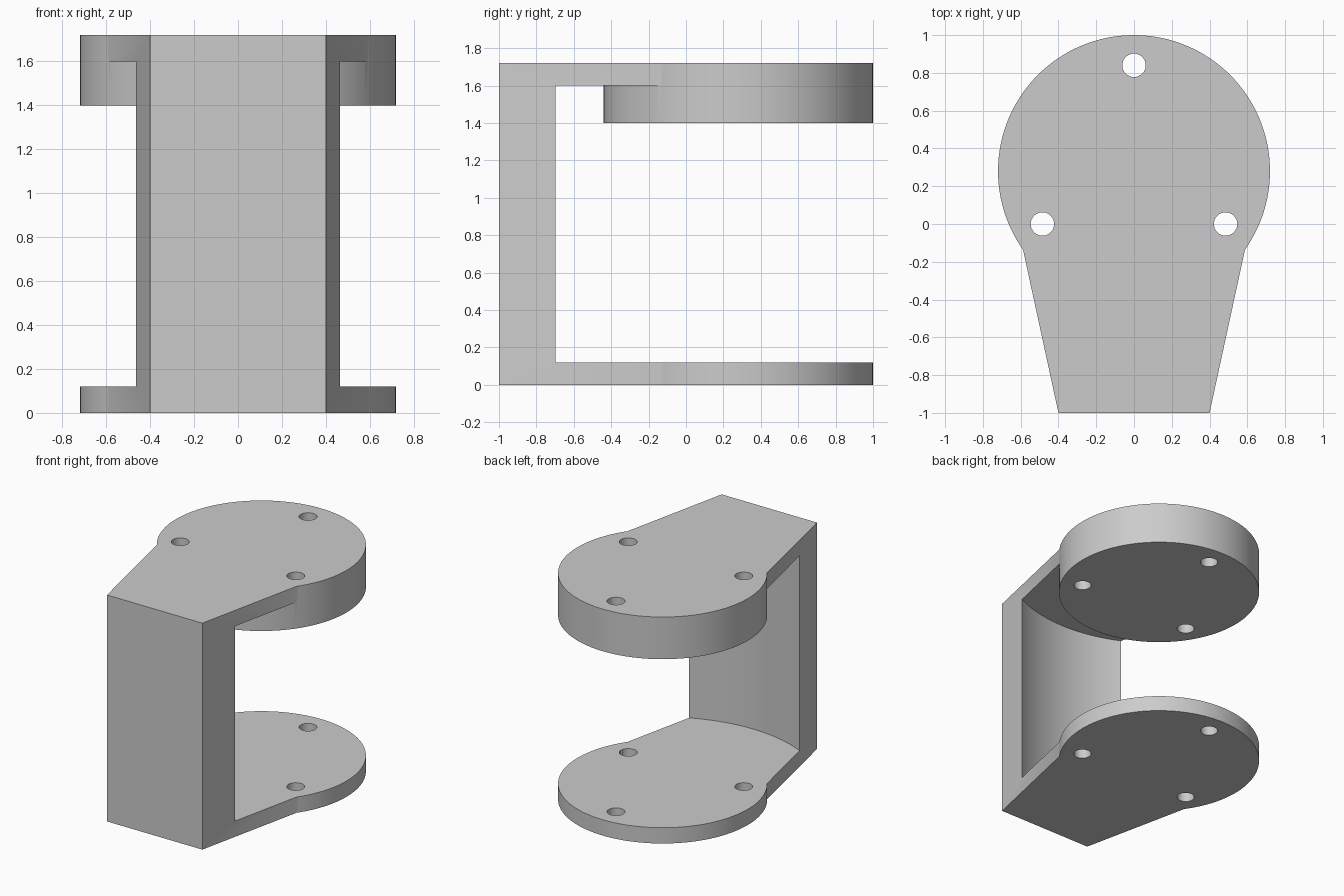
import bpy
import bmesh
import math

cube = bpy.data.objects.get("Cube")
if cube:
    bpy.data.objects.remove(cube, do_unlink=True)

HEIGHT = 1.72
PLATE = 0.12
DISC_Y = 0.28
DISC_R = 0.72

grey = bpy.data.materials.new("plain grey")
grey.use_nodes = True
grey.diffuse_color = (0.6, 0.6, 0.6, 1)
grey.node_tree.nodes["Principled BSDF"].inputs["Base Color"].default_value = (0.6, 0.6, 0.6, 1)


def prism(name, outline, low, high):
    """Extrude a flat outline between two heights."""
    bm = bmesh.new()
    face = bm.faces.new([bm.verts.new((x, y, low)) for x, y in outline])
    top = bmesh.ops.extrude_face_region(bm, geom=[face])["geom"]
    for v in top:
        if isinstance(v, bmesh.types.BMVert):
            v.co.z = high
    bmesh.ops.recalc_face_normals(bm, faces=bm.faces)
    mesh = bpy.data.meshes.new(name)
    bm.to_mesh(mesh)
    bm.free()
    mesh.materials.append(grey)
    obj = bpy.data.objects.new(name, mesh)
    bpy.context.collection.objects.link(obj)
    return obj


def circle(x, y, r, n):
    return [(x + r * math.sin(math.tau * i / n), y + r * math.cos(math.tau * i / n))
            for i in range(n)]


def combine(target, tool, operation):
    """Apply a boolean and remove the tool object."""
    tool.hide_render = True
    mod = target.modifiers.new("boolean", "BOOLEAN")
    mod.operation = operation
    mod.solver = "EXACT"
    mod.object = tool
    bpy.context.view_layer.objects.active = target
    bpy.ops.object.modifier_apply(modifier=mod.name)
    bpy.data.objects.remove(tool, do_unlink=True)


# Tapered column with top and bottom arms
bracket = prism("bracket", [(-0.4, -1), (0.4, -1), (0.617, 0), (-0.617, 0)], 0, HEIGHT)

# Round clearance that leaves a concave inner wall
combine(bracket, prism("clearance", circle(0, DISC_Y, 1.084, 128), PLATE, HEIGHT - PLATE), "DIFFERENCE")

# Thin lower disc and thick upper disc
for name, low, high in (("lower_disc", 0, PLATE), ("upper_disc", 1.4, HEIGHT)):
    combine(bracket, prism(name, circle(0, DISC_Y, DISC_R, 128), low, high), "UNION")

# Three bolt holes through both discs
for i in range(3):
    a = math.tau * i / 3
    x, y = 0.56 * math.sin(a), DISC_Y + 0.56 * math.cos(a)
    combine(bracket, prism("bolt_hole", circle(x, y, 0.062, 32), -0.1, HEIGHT + 0.1), "DIFFERENCE")

# Smooth round walls, crisp edges
bpy.ops.object.select_all(action="DESELECT")
bracket.select_set(True)
bpy.context.view_layer.objects.active = bracket
bpy.ops.object.shade_smooth_by_angle(angle=math.radians(25))
